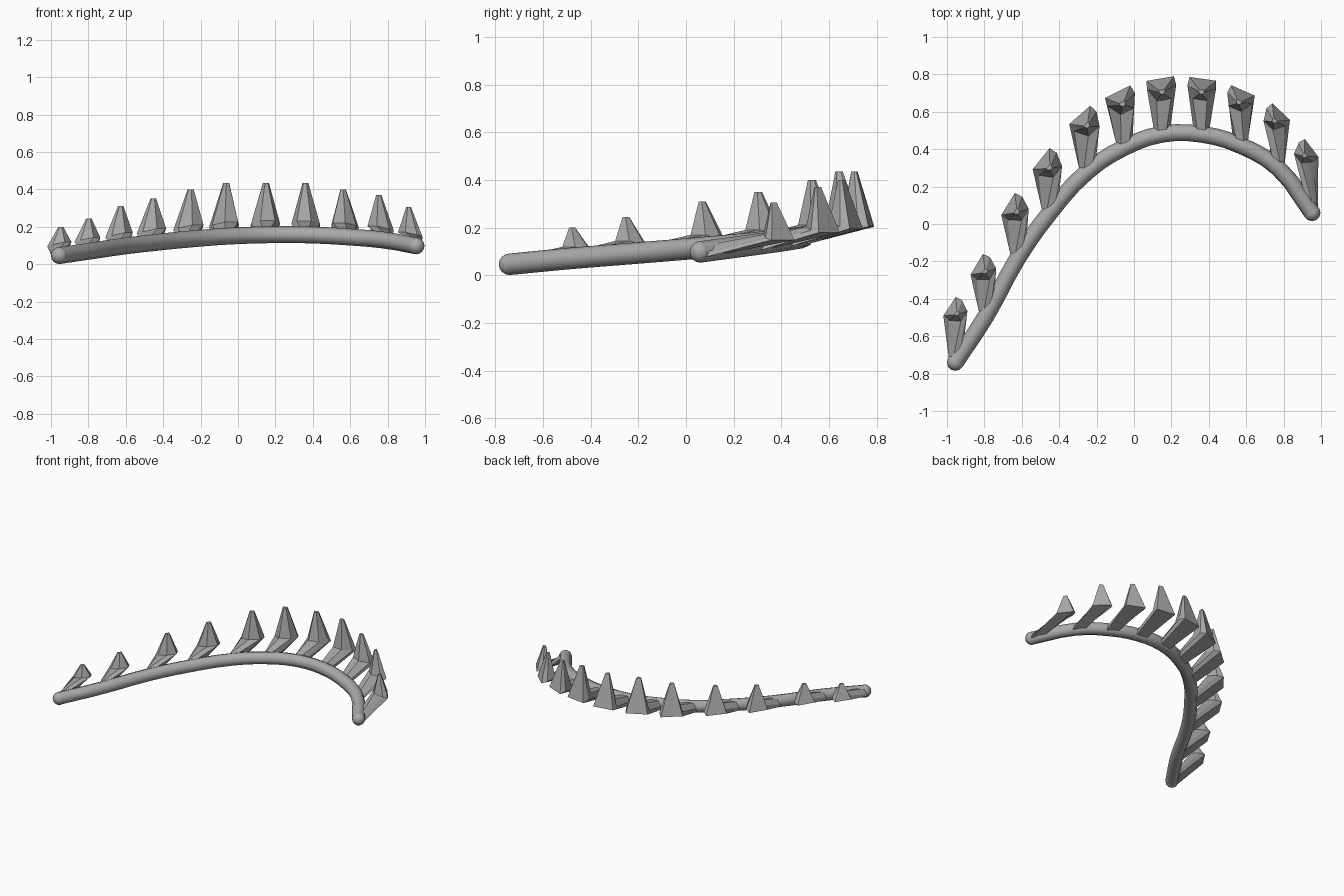
import bpy, bmesh, math
from mathutils import Vector

cube = bpy.data.objects.get("Cube")
if cube:
    bpy.data.objects.remove(cube, do_unlink=True)

grey = bpy.data.materials.new("plain grey")
grey.use_nodes = True
colour = (0.4, 0.4, 0.4, 1)
grey.diffuse_color = colour
grey.node_tree.nodes["Principled BSDF"].inputs["Base Color"].default_value = colour

# One row per tooth: rail point, tip point (x, y, z)
ROWS = [
    ((-.955, -.74, .046), (-.945, -.48, .20)),
    ((-.79, -.49, .07), (-.795, -.255, .245)),
    ((-.62, -.18, .095), (-.625, .065, .31)),
    ((-.45, .06, .115), (-.45, .30, .35)),
    ((-.25, .28, .135), (-.25, .525, .40)),
    ((-.05, .41, .15), (-.06, .64, .435)),
    ((.15, .48, .157), (.15, .705, .435)),
    ((.36, .48, .157), (.36, .705, .435)),
    ((.57, .42, .147), (.56, .65, .40)),
    ((.77, .30, .13), (.75, .55, .37)),
    ((.952, .06, .098), (.91, .365, .305)),
]
RAIL = [Vector(r[0]) for r in ROWS]
RADIUS = 0.045


def finish(ob, angle):
    bpy.ops.object.select_all(action='DESELECT')
    ob.select_set(True)
    bpy.context.view_layer.objects.active = ob
    if ob.type == 'CURVE':
        bpy.ops.object.convert(target='MESH')
        ob = bpy.context.object
    ob.data.materials.clear()
    ob.data.materials.append(grey)
    bpy.ops.object.shade_smooth_by_angle(angle=math.radians(angle))


# Curved rail that carries the teeth
curve = bpy.data.curves.new("rail", 'CURVE')
curve.dimensions = '3D'
curve.bevel_depth = RADIUS
curve.bevel_resolution = 2
curve.resolution_u = 3
curve.use_fill_caps = True
spline = curve.splines.new('BEZIER')
spline.bezier_points.add(len(RAIL) - 1)
for bp, p in zip(spline.bezier_points, RAIL):
    bp.co = p
    bp.handle_left_type = bp.handle_right_type = 'AUTO'
rail = bpy.data.objects.new("rail", curve)
bpy.context.collection.objects.link(rail)
finish(rail, 50)

# Rounded ends
for name, p in (("right_end_cap", RAIL[0]), ("left_end_cap", RAIL[-1])):
    bpy.ops.mesh.primitive_uv_sphere_add(segments=12, ring_count=8, radius=RADIUS, location=p)
    bpy.context.object.name = name
    finish(bpy.context.object, 50)

# Six-sided outline of a tooth: wide at the back, narrow in front
OUTLINE = [(-.075, .062), (.075, .062), (.08, .015), (.04, -.055), (-.04, -.055), (-.08, .015)]


def tooth(name, base, tip, tangent, size):
    turn = math.atan2(tangent.y, tangent.x)
    c, s = math.cos(turn), math.sin(turn)
    root, heel, top = [], [], []
    for x, y in OUTLINE:
        x, y = x * size, y * size
        rx, ry = c * x - s * y, s * x + c * y
        # the arm root turns the outline upright, so its back becomes the underside
        root.append(base + Vector((x * .5, 0, -y * .55)))
        heel.append(Vector((tip.x + rx, tip.y + ry + .012, base.z + .062 - y * .25)))
        top.append(tip + Vector((rx * .2, ry * .2, 0)))
    bm = bmesh.new()
    rings = [[bm.verts.new(p) for p in ring] for ring in (root, heel, top)]
    for a, b in zip(rings, rings[1:]):
        for i in range(6):
            j = (i + 1) % 6
            bm.faces.new((a[i], a[j], b[j], b[i]))
    bm.faces.new(rings[0])
    bm.faces.new(rings[-1])
    bmesh.ops.recalc_face_normals(bm, faces=bm.faces)
    mesh = bpy.data.meshes.new(name)
    bm.to_mesh(mesh)
    bm.free()
    ob = bpy.data.objects.new(name, mesh)
    bpy.context.collection.objects.link(ob)
    finish(ob, 25)


# Row of bent teeth, larger towards the middle
last = len(ROWS) - 1
for i, (base, tip) in enumerate(ROWS):
    tangent = RAIL[min(i + 1, last)] - RAIL[max(i - 1, 0)]
    size = .8 + .2 * math.sin(math.pi * i / last)
    tooth("tooth_%02d" % (i + 1), Vector(base), Vector(tip), tangent, size)
